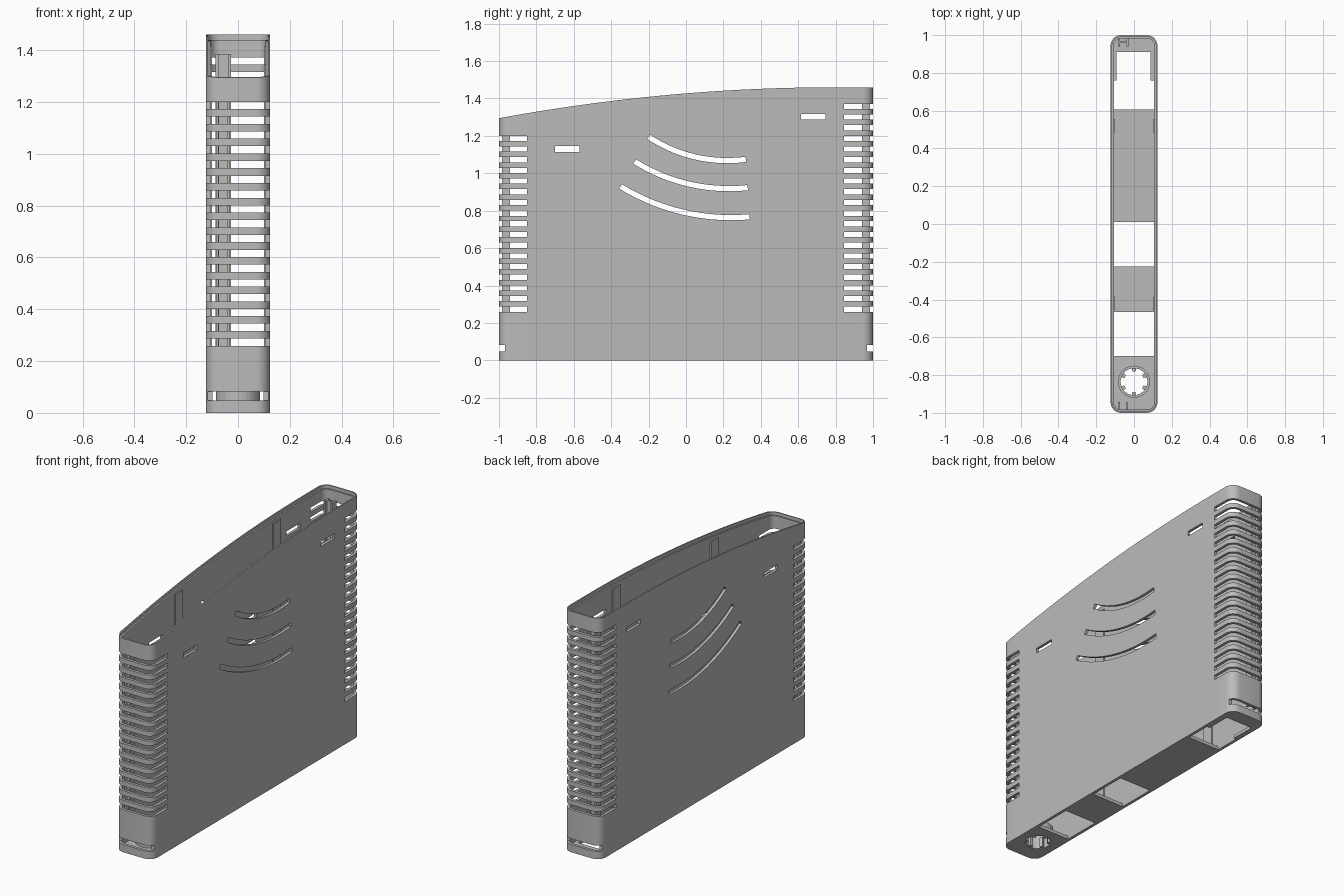
import bpy, bmesh, math

if "Cube" in bpy.data.objects:
    bpy.data.objects.remove(bpy.data.objects["Cube"])

HX, HY, R = 0.124, 1.0, 0.055      # half width, half length, corner radius
WALL, FLOOR = 0.017, 0.02

grey = bpy.data.materials.new("plain grey")
grey.diffuse_color = (0.5, 0.5, 0.5, 1)
grey.use_nodes = True
grey.node_tree.nodes["Principled BSDF"].inputs["Base Color"].default_value = grey.diffuse_color


def top_z(y):
    """Height of the curved rim along the length."""
    return 1.46 - 0.051 * max(0.0, 0.8 - y) ** 2


def finish(name, bm, visible=True):
    bmesh.ops.recalc_face_normals(bm, faces=bm.faces)
    me = bpy.data.meshes.new(name)
    bm.to_mesh(me)
    bm.free()
    me.materials.append(grey)
    ob = bpy.data.objects.new(name, me)
    bpy.context.collection.objects.link(ob)
    ob.hide_render = not visible
    return ob


def box(bm, x0, x1, y0, y1, z0, z1):
    v = bmesh.ops.create_cube(bm, size=1)["verts"]
    for p in v:
        p.co = ((x0 + x1) / 2 + p.co.x * (x1 - x0),
                (y0 + y1) / 2 + p.co.y * (y1 - y0),
                (z0 + z1) / 2 + p.co.z * (z1 - z0))


def prism(bm, pts, to3d, a, b):
    """Extrude a closed 2D outline between two levels."""
    lo = [bm.verts.new(to3d(p, a)) for p in pts]
    hi = [bm.verts.new(to3d(p, b)) for p in pts]
    bm.faces.new(lo)
    bm.faces.new(hi)
    n = len(pts)
    for i in range(n):
        bm.faces.new((lo[i], lo[(i + 1) % n], hi[(i + 1) % n], hi[i]))


def outline(inset):
    """Rounded rectangle with subdivided long sides."""
    r, cx, cy = R - inset, HX - R, HY - R
    pts = []
    for k, (sx, sy) in enumerate([(1, 1), (-1, 1), (-1, -1), (1, -1)]):
        for i in range(7):
            a = math.radians(90 * k + 15 * i)
            pts.append((sx * cx + r * math.cos(a), sy * cy + r * math.sin(a)))
        if k in (1, 3):
            for i in range(1, 24):
                pts.append((sx * (cx + r), sy * cy * (1 - i / 12)))
    return pts


# Shell: stacked loops from the base, over the stepped rim, down to the floor
bm = bmesh.new()
levels = [(0, lambda y: 0), (0, top_z), (0.008, top_z),
          (0.008, lambda y: top_z(y) - 0.02),
          (WALL, lambda y: top_z(y) - 0.02), (WALL, lambda y: FLOOR)]
rings = [[bm.verts.new((x, y, f(y))) for x, y in outline(d)] for d, f in levels]
n = len(rings[0])
for a, b in zip(rings, rings[1:]):
    for i in range(n):
        bm.faces.new((a[i], a[(i + 1) % n], b[(i + 1) % n], b[i]))
bm.faces.new(rings[0])
bm.faces.new(rings[-1])
shell = finish("shell", bm)

# Cutters for vents, windows, curved slots and floor openings
bm = bmesh.new()
for i in range(20):
    z = 0.259 + 0.0571 * i
    if i < 17:
        box(bm, -0.2, 0.2, -1.1, -0.85, z, z + 0.028)
    box(bm, -0.2, 0.2, 0.845, 1.1, z, z + 0.028)
box(bm, -0.2, 0.2, -0.7, -0.57, 1.115, 1.145)
box(bm, -0.2, 0.2, 0.615, 0.745, 1.287, 1.317)
for s in (-1, 1):
    box(bm, -0.2, 0.2, *sorted((s * 1.1, s * 0.968)), 0.047, 0.082)

for y0, y1, yc, zc, r in [(-0.2, 0.32, 0.22, 1.068, 0.757),
                          (-0.275, 0.33, 0.23, 0.918, 0.95),
                          (-0.35, 0.34, 0.24, 0.763, 1.126)]:
    a0, a1 = math.asin((y0 - yc) / r), math.asin((y1 - yc) / r)
    angs = [a0 + (a1 - a0) * i / 14 for i in range(15)]
    arc = [(yc + q * math.sin(a), zc + r - q * math.cos(a))
           for q, seq in ((r - 0.014, angs), (r + 0.014, angs[::-1])) for a in seq]
    prism(bm, arc, lambda p, x: (x, p[0], p[1]), -0.2, 0.2)

for y0, y1 in ((-0.7, -0.465), (-0.225, 0.01)):
    box(bm, -0.106, 0.106, y0, y1, -0.1, FLOOR + 0.005)
hole = [(-0.106, 0.605), (0.106, 0.605), (0.106, 0.76), (0.087, 0.76),
        (0.087, 0.91), (-0.092, 0.91), (-0.092, 0.76), (-0.106, 0.76)]
prism(bm, hole, lambda p, z: (p[0], p[1], z), -0.1, FLOOR + 0.005)
BY = -0.835
circle = [(0.075 * math.cos(math.tau * i / 32), BY + 0.075 * math.sin(math.tau * i / 32))
          for i in range(32)]
prism(bm, circle, lambda p, z: (p[0], p[1], z), -0.1, FLOOR + 0.005)
cutter = finish("opening_cutter", bm, False)

mod = shell.modifiers.new("openings", "BOOLEAN")
mod.operation, mod.solver, mod.object = "DIFFERENCE", "EXACT", cutter
bpy.context.view_layer.objects.active = shell
shell.select_set(True)
bpy.ops.object.modifier_apply(modifier="openings")
bpy.data.objects.remove(cutter)
bpy.ops.object.shade_smooth_by_angle(angle=math.radians(30))

# Round socket with six inner teeth
bm = bmesh.new()
loops = [[bm.verts.new((r * math.cos(math.tau * i / 32), BY + r * math.sin(math.tau * i / 32), z))
          for i in range(32)]
         for r, z in ((0.085, 0.001), (0.085, 0.088), (0.071, 0.088), (0.071, 0.001))]
for k in range(4):
    a, b = loops[k], loops[(k + 1) % 4]
    for i in range(32):
        j = (i + 1) % 32
        bm.faces.new((a[i], a[j], b[j], b[i]))
for k in range(6):
    t = math.radians(30 + 60 * k)
    c, s = math.cos(t), math.sin(t)
    tooth = [(0.054, -0.009), (0.074, -0.012), (0.074, 0.012), (0.054, 0.009)]
    prism(bm, tooth, lambda p, z: (p[0] * c - p[1] * s, BY + p[0] * s + p[1] * c, z), 0.002, 0.06)
finish("round_socket", bm)

# Upright guide ribs behind the end vents
bm = bmesh.new()
for x in (-0.08, -0.036):
    box(bm, x - 0.005, x + 0.005, -0.984, -0.942, 0.1, 1.24)
finish("front_guide_ribs", bm)
bm = bmesh.new()
for x in (-0.08, -0.033):
    box(bm, x - 0.006, x + 0.006, 0.94, 0.984, 0.1, 1.385)
box(bm, -0.076, -0.037, 0.957, 0.967, 0.1, 1.385)
finish("back_guide_post", bm)

# Shallow upright pads on the inner side walls
bm = bmesh.new()
for s in (-1, 1):
    for y in (-0.42, 0.52):
        box(bm, *sorted((s * 0.1, s * 0.108)), y - 0.035, y + 0.035, FLOOR, top_z(y) - 0.04)
finish("wall_pads", bm)
